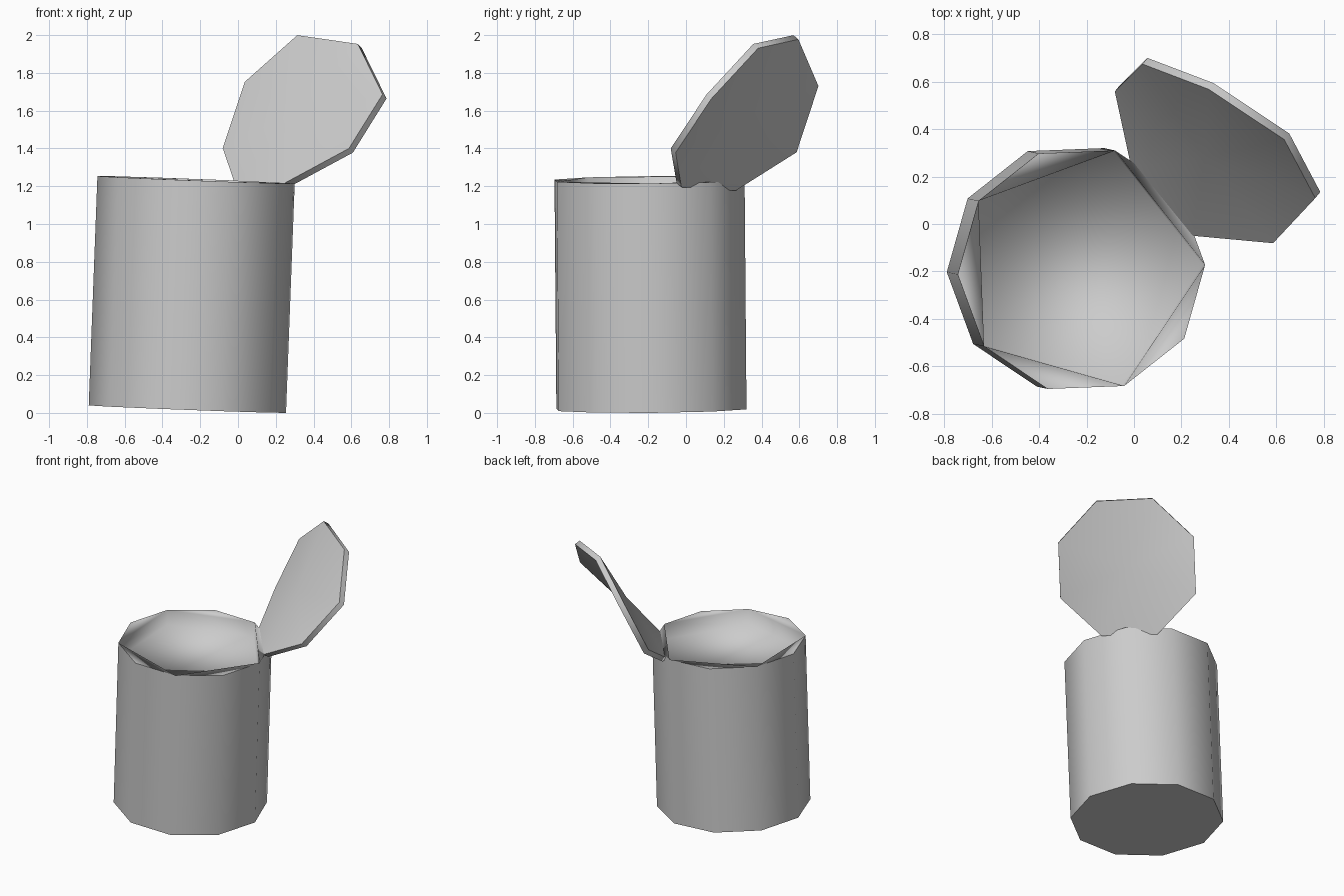
import bpy, bmesh, math
from mathutils import Vector, Matrix

cube = bpy.data.objects.get("Cube")
if cube:
    bpy.data.objects.remove(cube)

metal = bpy.data.materials.new("grey_metal")
metal.use_nodes = True
metal.diffuse_color = (0.6, 0.6, 0.6, 1)
metal.node_tree.nodes["Principled BSDF"].inputs["Base Color"].default_value = (0.6, 0.6, 0.6, 1)


def ring(bm, count, radius, z, start=0.0, warp=0.0):
    """A ring of evenly spaced vertices, optionally warped into a saddle."""
    angles = [start + i * math.tau / count for i in range(count)]
    return [bm.verts.new((radius * math.cos(a), radius * math.sin(a),
                          z + warp * math.sin(2 * a))) for a in angles]


def bridge(bm, lower, upper):
    """Quads between two rings of equal size."""
    n = len(lower)
    for i in range(n):
        j = (i + 1) % n
        bm.faces.new((lower[i], lower[j], upper[j], upper[i]))


def frame(origin, up, side):
    """Matrix with local z along up and local x near side."""
    z = Vector(up).normalized()
    y = z.cross(Vector(side)).normalized()
    x = y.cross(z)
    m = Matrix((x, y, z)).transposed().to_4x4()
    m.translation = Vector(origin)
    return m


def finish(name, bm, crisp_rings, matrix):
    """Smooth shading with crisp edges along the given rings."""
    bmesh.ops.recalc_face_normals(bm, faces=bm.faces)
    for face in bm.faces:
        face.smooth = True
    for loop in crisp_rings:
        for i in range(len(loop)):
            bm.edges.get((loop[i - 1], loop[i])).smooth = False
    mesh = bpy.data.meshes.new(name)
    bm.to_mesh(mesh)
    bm.free()
    mesh.materials.append(metal)
    obj = bpy.data.objects.new(name, mesh)
    bpy.context.collection.objects.link(obj)
    obj.matrix_world = matrix


# Can body: ten-sided wall, five-sided recess that meets every second rim corner
RADIUS, HEIGHT, SIDES, DEPTH = 0.523, 1.215, 10, 0.11
START = math.radians(2.2)
bm = bmesh.new()
base = ring(bm, SIDES, RADIUS, 0, START)
rim = ring(bm, SIDES, RADIUS, HEIGHT, START)
floor = ring(bm, SIDES // 2, RADIUS * 0.99, HEIGHT - DEPTH, START)
bridge(bm, base, rim)
bm.faces.new(base)
bridge(bm, floor, rim[::2])
bm.faces.new(floor)
for i in range(0, SIDES, 2):
    bm.faces.new((rim[i], rim[i + 1], rim[(i + 2) % SIDES]))
finish("can_body", bm, (base, rim),
       frame((-0.268, -0.183, 0.02), (0.046, -0.01, HEIGHT), (1, 0, 0)))

# Open lid: octagonal slab, bent into a slight saddle, leaning away from the rim
THICK, BEND, RIDGE = 0.04, 0.058, 0.025
bm = bmesh.new()
back = ring(bm, 8, 0.5, -THICK / 2, warp=BEND)
front = ring(bm, 8, 0.5, THICK / 2, warp=BEND)
bridge(bm, back, front)
caps = [bm.faces.new(back), bm.faces.new(front)]
for centre in bmesh.ops.poke(bm, faces=caps)["verts"]:
    centre.co.z += RIDGE
finish("open_lid", bm, (back, front),
       frame((0.322, 0.31, 1.565), (-0.53, -0.645, 0.555), (0.325, 0.06, 0.38)))
